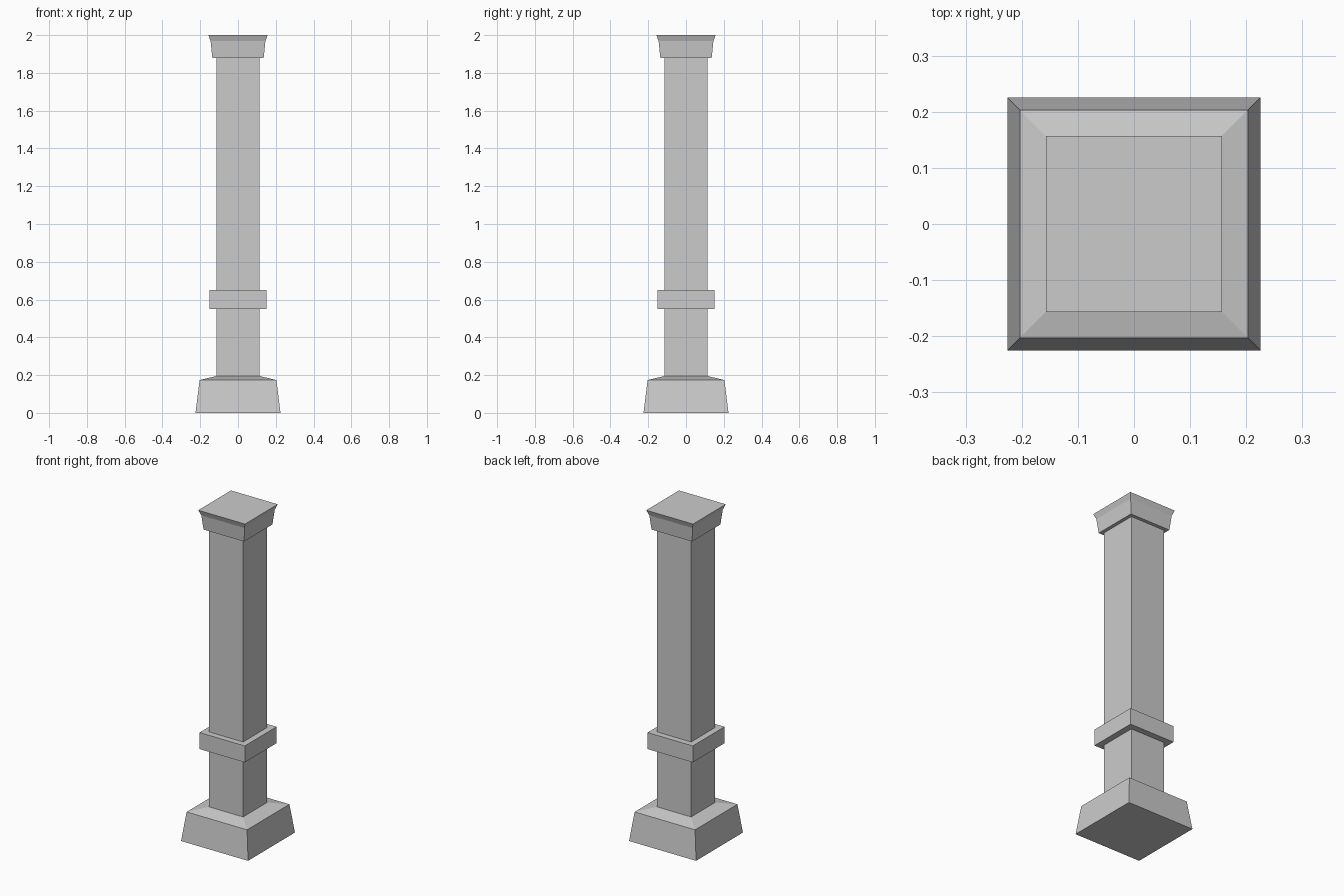
import bpy
import bmesh

cube = bpy.data.objects.get("Cube")
if cube:
    bpy.data.objects.remove(cube, do_unlink=True)

stone = bpy.data.materials.new("grey stone")
stone.use_nodes = True
colour = (0.6, 0.6, 0.6, 1)
stone.diffuse_color = colour
stone.node_tree.nodes["Principled BSDF"].inputs["Base Color"].default_value = colour


def square_block(name, profile):
    """Stack square rings of (half width, height) into a closed, flat-faced block."""
    bm = bmesh.new()
    rings = [[bm.verts.new((sx * r, sy * r, z))
              for sx, sy in ((-1, -1), (1, -1), (1, 1), (-1, 1))]
             for r, z in profile]
    for low, high in zip(rings, rings[1:]):
        for i in range(4):
            j = (i + 1) % 4
            bm.faces.new((low[i], low[j], high[j], high[i]))
    bm.faces.new(rings[0][::-1])
    bm.faces.new(rings[-1])
    mesh = bpy.data.meshes.new(name)
    bm.to_mesh(mesh)
    bm.free()
    mesh.materials.append(stone)
    obj = bpy.data.objects.new(name, mesh)
    bpy.context.collection.objects.link(obj)


# Tapered foot with a sloping top
square_block("base", [(0.225, 0), (0.203, 0.174), (0.115, 0.195)])
# Straight square shaft
square_block("shaft", [(0.115, 0.195), (0.115, 1.88)])
# Raised collar around the lower shaft
square_block("band", [(0.152, 0.55), (0.152, 0.65)])
# Flared head
square_block("capital", [(0.136, 1.88), (0.145, 1.968), (0.157, 2.0)])
